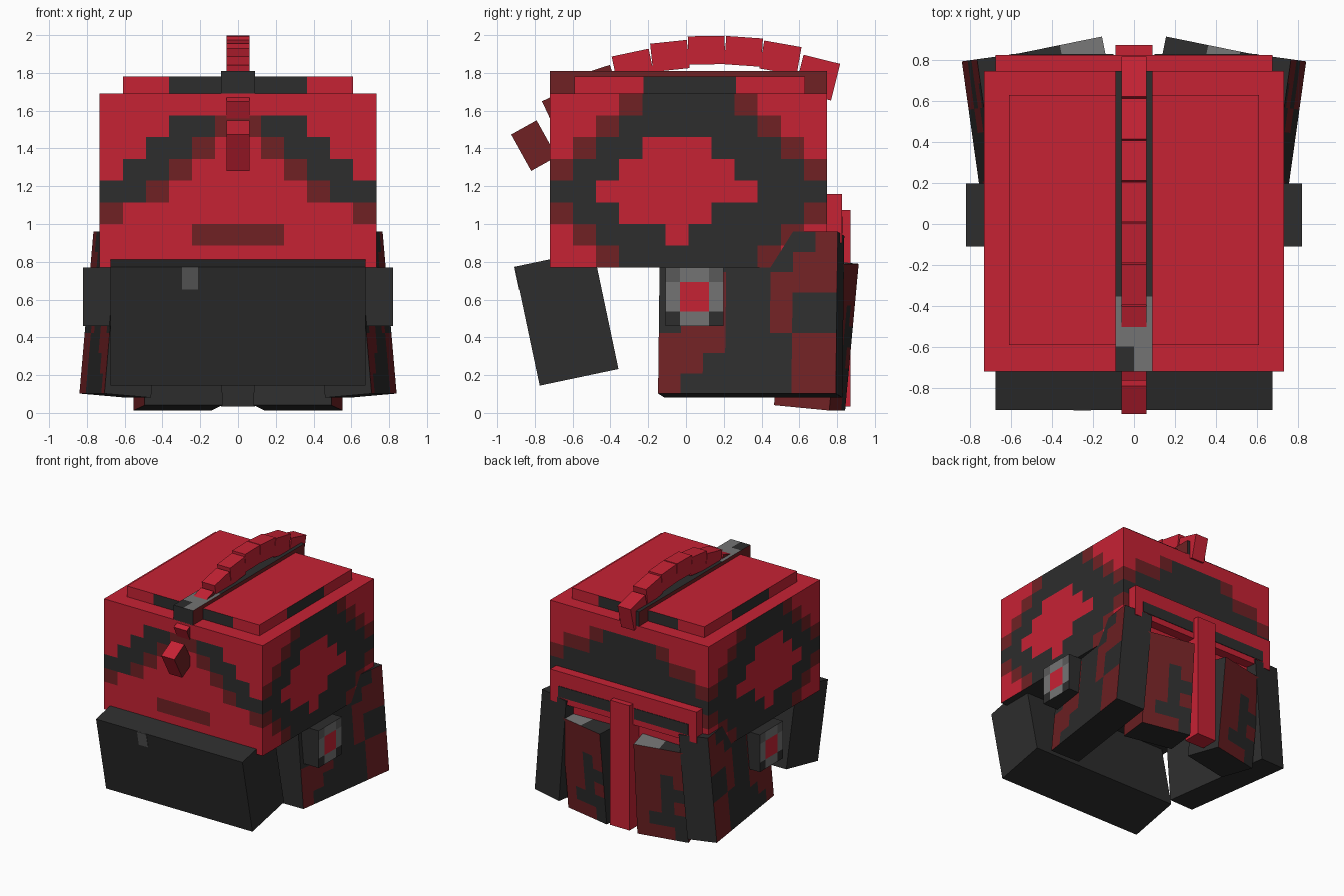
import bpy, bmesh, math
from mathutils import Vector, Matrix, Euler

if "Cube" in bpy.data.objects:
    bpy.data.objects.remove(bpy.data.objects["Cube"], do_unlink=True)


def material(name, rgb):
    lin = [((c / 255 + 0.055) / 1.055) ** 2.4 for c in rgb] + [1.0]
    m = bpy.data.materials.new(name)
    m.use_nodes = True
    m.diffuse_color = lin
    bsdf = next(n for n in m.node_tree.nodes if n.type == 'BSDF_PRINCIPLED')
    bsdf.inputs["Base Color"].default_value = lin
    return m


MATS = {
    "R": material("bright red", (198, 34, 52)),
    "D": material("dark red", (112, 33, 36)),
    "K": material("charcoal", (45, 45, 45)),
    "G": material("grey", (116, 116, 116)),
    "M": material("mid grey", (90, 90, 90)),
}
KEYS = list(MATS)

# Each side: normal, direction of the columns, direction of the rows (upwards)
SIDES = {
    "front": ((0, -1, 0), (1, 0, 0), (0, 0, 1)),
    "back": ((0, 1, 0), (-1, 0, 0), (0, 0, 1)),
    "left": ((1, 0, 0), (0, 1, 0), (0, 0, 1)),
    "right": ((-1, 0, 0), (0, 1, 0), (0, 0, 1)),
    "top": ((0, 0, 1), (1, 0, 0), (0, 1, 0)),
    "bottom": ((0, 0, -1), (1, 0, 0), (0, 1, 0)),
}


def box(name, size, loc, base="R", rot=(0, 0, 0), **patterns):
    """Box whose sides are cut into coloured cells, rows listed top to bottom."""
    half = Vector(size) / 2
    bm = bmesh.new()
    for side, axes in SIDES.items():
        n, u, v = (Vector(a) for a in axes)
        rows = patterns.get(side, base).split()
        nr, nc = len(rows), len(rows[0])

        def point(i, j):
            p = n + u * (2 * i / nc - 1) + v * (1 - 2 * j / nr)
            return Vector(a * b for a, b in zip(p, half))

        grid = [[bm.verts.new(point(i, j)) for i in range(nc + 1)] for j in range(nr + 1)]
        for j in range(nr):
            for i in range(nc):
                f = bm.faces.new((grid[j][i], grid[j + 1][i], grid[j + 1][i + 1], grid[j][i + 1]))
                f.material_index = KEYS.index(rows[j][i])
                f.normal_update()
                if f.normal.dot(n) < 0:
                    f.normal_flip()
    bmesh.ops.remove_doubles(bm, verts=bm.verts, dist=1e-5)
    mesh = bpy.data.meshes.new(name)
    bm.to_mesh(mesh)
    bm.free()
    for m in MATS.values():
        mesh.materials.append(m)
    ob = bpy.data.objects.new(name, mesh)
    ob.location = loc
    ob.rotation_euler = [math.radians(a) for a in rot]
    bpy.context.collection.objects.link(ob)
    return ob


# Main helmet shell with stepped bands
side = """RRRDKKKKDRRR RRDKKKKKKDRR RDKKRRRKKKDR DKKRRRRRKKKD
          KKRRRRRRRKKK DKKRRRRKKKKD RDKKKRKKKKDR RRDKKKKKKDRR"""
front = """RRRRRRRRRRRR RRRKKDDKKRRR RRKKDRRDKKRR RKKDRRRRDKKR
           KKDRRRRRRDKK DRRRRRRRRRRD RRRRDDDDRRRR RRRRRRRRRRRR"""
back = """RRRRRRRRRRRR RRRDKKKKDRRR RDDKKKKKKDDR DKKKKKKKKKKD
          KKKKKKKKKKKK DKKKKKKKKKKD RRRRRRRRRRRR RRRRRRRRRRRR"""
box("helmet_shell", (1.464, 1.466, 0.92), (0, 0.013, 1.23), "R",
    front=front, back=back, left=side, right=side, bottom="K")

# Raised roof plate and the centre ridge
ends, flank = "RRKKKKKKRR", "RRRKKKKRRR"
box("roof_plate", (1.22, 1.22, 0.10), (0, 0.02, 1.73), "R",
    front=ends, back=ends, left=flank, right=flank)
box("roof_ridge", (0.18, 1.466, 0.125), (0, 0.013, 1.7475), "K", left="D", right="D",
    top=" ".join(["KK"] * 9 + ["GG"] * 2 + ["KG"]))

# Arched crest: y, z, tilt, length, thickness, flank colour
CREST = [
    (0.695, 1.775, -14, 0.20, 0.20, "R"), (0.50, 1.88, -10, 0.20, 0.15, "R"),
    (0.305, 1.914, -4, 0.195, 0.15, "R"), (0.108, 1.92, 1, 0.195, 0.15, "R"),
    (-0.085, 1.89, 6, 0.195, 0.15, "R"), (-0.28, 1.834, 12, 0.20, 0.15, "R"),
    (-0.475, 1.74, 18, 0.20, 0.15, "D"), (-0.64, 1.624, 25, 0.20, 0.15, "D"),
    (-0.805, 1.415, 29, 0.155, 0.22, "D"),
]
for i, (y, z, tilt, length, thick, col) in enumerate(CREST):
    # a positive tilt lifts the rear end
    box(f"crest_segment_{i + 1}", (0.12, length, thick), (0, y, z), "R",
        (tilt, 0, 0), left=col, right=col)

# Tilted jaw guard with a small grey tab
jaw_loc, jaw_tilt = Vector((0, -0.632, 0.503)), 11.9
box("jaw_guard", (1.35, 0.426, 0.643), jaw_loc, "K", (jaw_tilt, 0, 0))
tab = Matrix.Rotation(math.radians(jaw_tilt), 3, 'X') @ Vector((-0.253, -0.213, 0.26))
box("jaw_tab", (0.085, 0.008, 0.122), jaw_loc + tab, "M", (jaw_tilt, 0, 0))

# Paired parts: ear caps, side flaps, rear panels, rim slots
ear = "MGGM GRRG GRRG KGGK"
flap = """KKKKKKKD KKKKKKDD KKDKKDDD KKDKKDKK
          KDDKKDKK DDDKKKDD DDKKKKDD DKKKKKDD"""
panel = "DDDD DDDD DDKD DDKK DDKD DKKK DDDK"
for s, label in ((1, "left"), (-1, "right")):
    box(f"{label}_ear_cap", (0.16, 0.307, 0.31), (0.74 * s, 0.045, 0.615), "K", **{label: ear})
    box(f"{label}_side_flap", (0.25, 0.95, 0.86), (0.613 * s, 0.345, 0.52), "K",
        (0, -5 * s, -8 * s), **{label: flap})
    box(f"{label}_rear_panel", (0.42, 0.30, 0.78), (0.325 * s, 0.69, 0.415), "K",
        (-5.4, 0, -11.5 * s), back=panel, top="KG", **{label: "D"})
    box(f"{label}_rim_slot", (0.50, 0.008, 0.09), (0.35 * s, 0.825, 0.995), "K")

# Rear rim and the hanging centre strip
box("rear_rim", (1.35, 0.09, 0.26), (0, 0.78, 1.03), "R")
box("rear_strip", (0.18, 0.15, 1.04), (0, 0.797, 0.555), "R", front="K")
